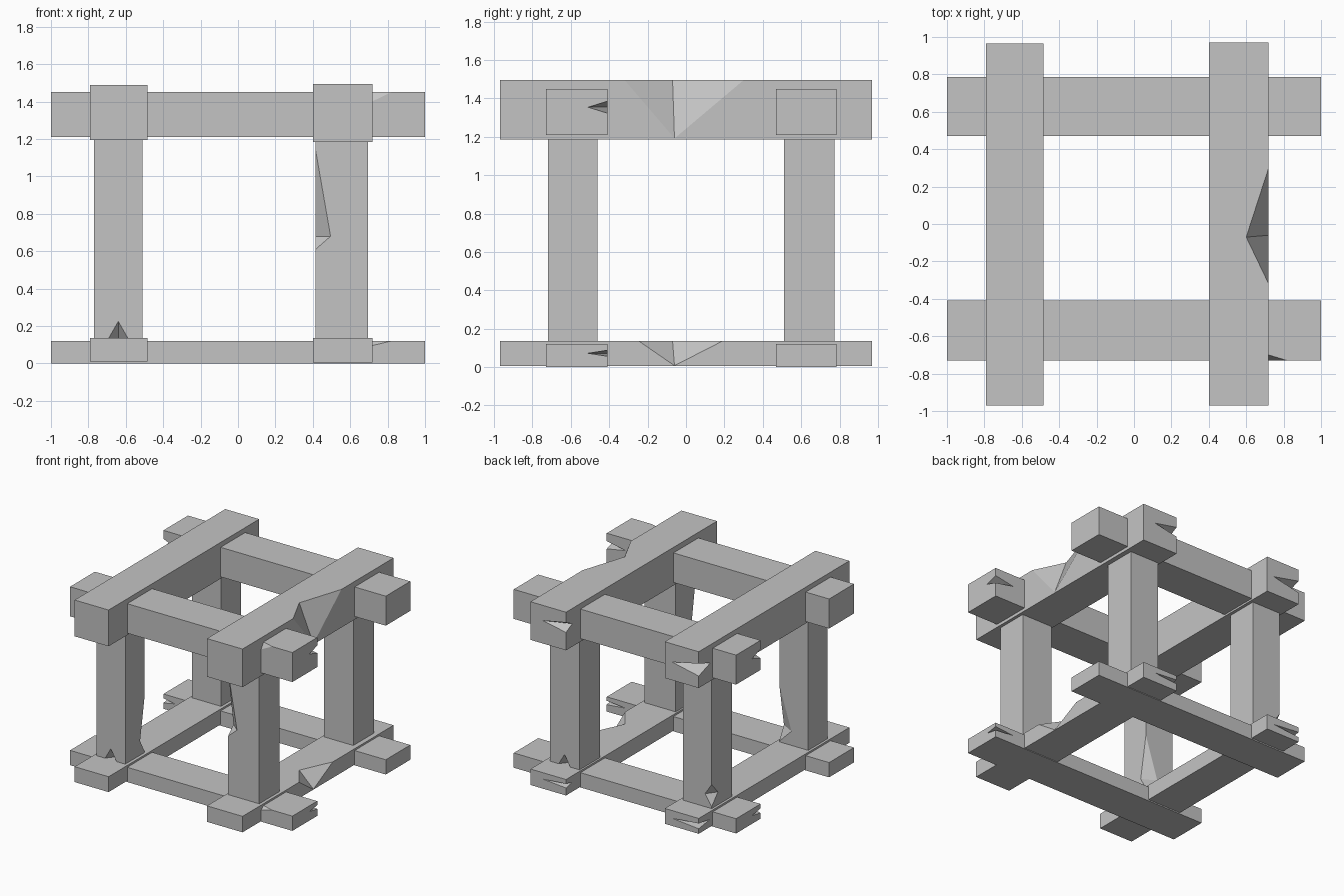
import bpy
import bmesh
from mathutils import Vector

cube = bpy.data.objects.get("Cube")
if cube:
    bpy.data.objects.remove(cube, do_unlink=True)

stone = bpy.data.materials.new("grey_stone")
stone.use_nodes = True
grey = (0.55, 0.55, 0.55, 1)
stone.diffuse_color = grey
stone.node_tree.nodes["Principled BSDF"].inputs["Base Color"].default_value = grey


def hull(name, points):
    """Flat-faced convex solid around the given points."""
    bm = bmesh.new()
    for p in points:
        bm.verts.new(p)
    bmesh.ops.convex_hull(bm, input=bm.verts[:])
    bmesh.ops.dissolve_limit(bm, angle_limit=0.001, verts=bm.verts[:], edges=bm.edges[:])
    bmesh.ops.recalc_face_normals(bm, faces=bm.faces[:])
    mesh = bpy.data.meshes.new(name)
    bm.to_mesh(mesh)
    bm.free()
    obj = bpy.data.objects.new(name, mesh)
    bpy.context.collection.objects.link(obj)
    mesh.materials.append(stone)
    return obj


def box(name, xs, ys, zs):
    return hull(name, [(x, y, z) for x in xs for y in ys for z in zs])


def chip(obj, points, outward):
    """Cut a chip whose inner points are swept outward past the surface."""
    out = Vector(outward) * 0.1
    inner = [Vector(p) for p in points]
    cutter = hull("chip_cutter", inner + [p + out for p in inner])
    cutter.hide_render = True
    mod = obj.modifiers.new("chip", 'BOOLEAN')
    mod.operation = 'DIFFERENCE'
    mod.solver = 'EXACT'
    mod.object = cutter
    bpy.context.view_layer.objects.active = obj
    bpy.ops.object.modifier_apply(modifier=mod.name)
    bpy.data.objects.remove(cutter, do_unlink=True)


def edge_chip(obj, corner, z, half, dx, dy):
    """Wedge in a vertical edge; dx and dy point into the block."""
    x, y = corner
    sx, sy = (1 if dx > 0 else -1), (1 if dy > 0 else -1)
    chip(obj, [(x, y, z - half), (x, y, z + half), (x + dx, y, z), (x, y + dy, z)],
         (-sx, -sy, 0))


# Two layers of crossing beams, the lower one thinner
layers = {
    "upper": ((1.21, 1.45), (1.185, 1.495), (1.195, 1.49)),
    "lower": ((0, 0.12), (0.005, 0.135), (0.01, 0.135)),
}
for layer, (cross_z, left_z, right_z) in layers.items():
    def level(zs, t):
        return zs[0] + (zs[1] - zs[0]) * t

    # Front crossbeam with a split end and a chipped top edge
    front = box(layer + "_front_beam", (-1, 1), (-0.73, -0.41), cross_z)
    tall = cross_z[1] - cross_z[0]
    edge_chip(front, (1, -0.41), level(cross_z, 0.6), tall * 0.13, -0.17, -0.1)
    top = cross_z[1]
    chip(front, [(0.82, -0.73, top), (0.62, -0.73, top), (0.72, -0.7, top),
                 (0.72, -0.73, level(cross_z, 0.8))], (0, -1, 1))

    # Back crossbeam
    back = box(layer + "_back_beam", (-1, 1), (0.47, 0.785), cross_z)
    edge_chip(back, (-1, 0.47), level(cross_z, 0.55), tall * 0.16, 0.1, 0.11)

    # Left side beam with the large broken outer edge
    left = box(layer + "_left_beam", (0.4, 0.72), (-0.97, 0.97), left_z)
    tall = left_z[1] - left_z[0]
    edge_chip(left, (0.4, 0.97), level(left_z, 0.6), tall * 0.13, 0.21, -0.08)
    top = left_z[1]
    wide = 1 if layer == "upper" else 0.7
    chip(left, [(0.72, -0.07 - 0.25 * wide, top), (0.72, -0.07 + 0.37 * wide, top),
                (0.6, -0.07, top), (0.72, -0.06, level(left_z, 0.02))], (1, 0, 1))

    # Right side beam
    right = box(layer + "_right_beam", (-0.79, -0.485), (-0.97, 0.965), right_z)
    tall = right_z[1] - right_z[0]
    edge_chip(right, (-0.79, 0.965), level(right_z, 0.5), tall * 0.17, 0.24, -0.15)

# Corner posts
post_z = (0.08, 1.25)
front_left = box("front_left_post", (0.415, 0.695), (-0.72, -0.46), post_z)
front_right = box("front_right_post", (-0.77, -0.51), (-0.72, -0.47), post_z)
back_left = box("back_left_post", (0.415, 0.68), (0.51, 0.775), post_z)
back_right = box("back_right_post", (-0.77, -0.51), (0.51, 0.77), post_z)

# Long split down a post edge
chip(front_left, [(0.415, -0.72, 1.14), (0.415, -0.72, 0.61), (0.495, -0.72, 0.68),
                  (0.415, -0.65, 0.68)], (-1, -1, 0))
chip(front_right, [(-0.51, -0.47, 0.6), (-0.51, -0.47, 0.14), (-0.62, -0.47, 0.25),
                   (-0.51, -0.53, 0.25)], (1, 1, 0))

# Chips at the feet
for post, x, y, side in ((front_right, -0.64, -0.72, -1), (back_left, 0.55, 0.775, 1)):
    chip(post, [(x - 0.06, y, 0.12), (x + 0.06, y, 0.12), (x, y, 0.225),
                (x, y - side * 0.08, 0.12)], (0, side, -1))
edge_chip(back_right, (-0.77, 0.77), 0.24, 0.09, 0.06, -0.08)
